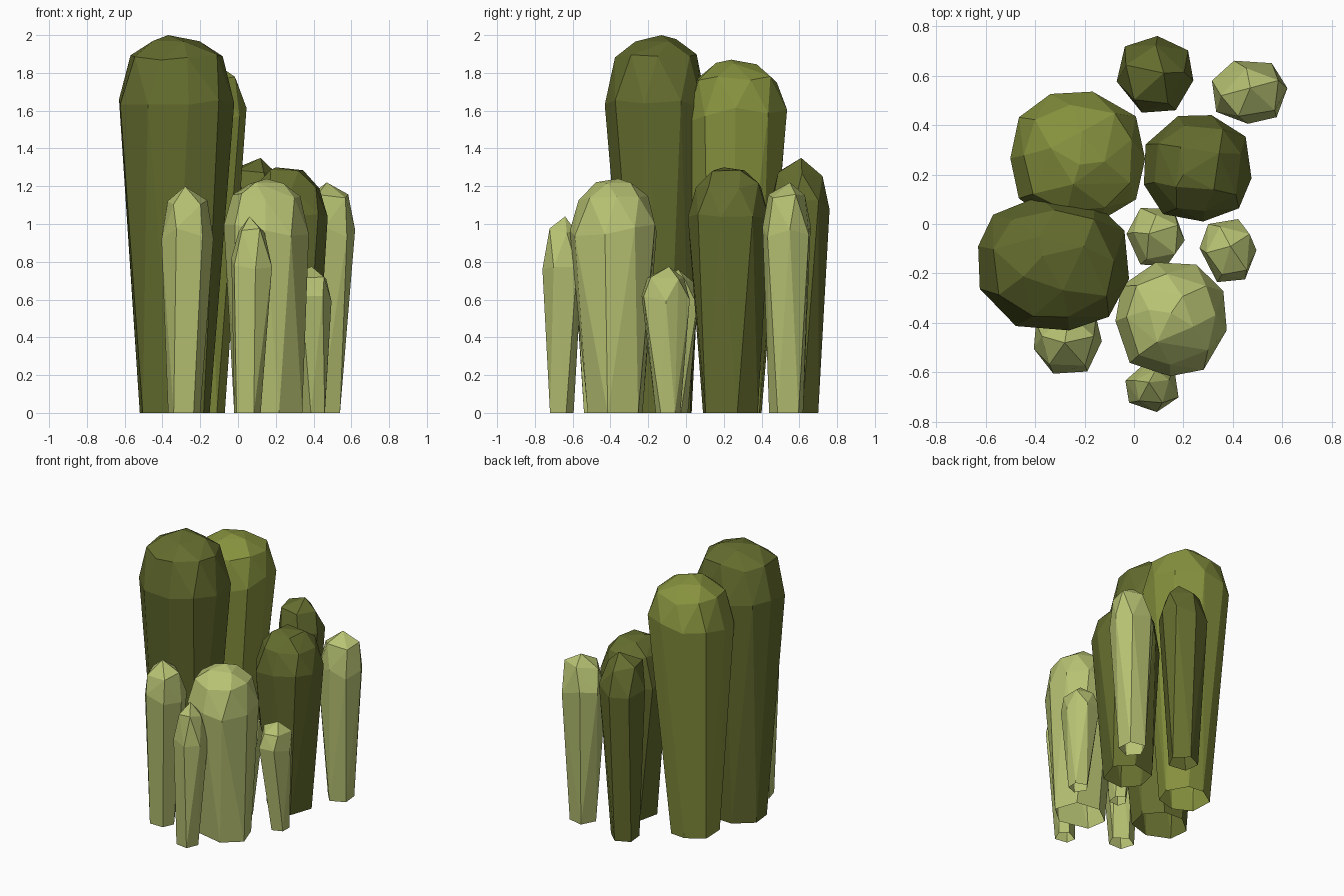
import bpy, bmesh, math, random

if "Cube" in bpy.data.objects:
    bpy.data.objects.remove(bpy.data.objects["Cube"])


def material(name, rgb):
    m = bpy.data.materials.new(name)
    m.diffuse_color = (*rgb, 1.0)
    m.use_nodes = True
    m.node_tree.nodes["Principled BSDF"].inputs["Base Color"].default_value = m.diffuse_color
    return m


DARK = material("dark olive", (0.127, 0.150, 0.027))
OLIVE = material("olive", (0.242, 0.287, 0.048))
LIGHT = material("pale green", (0.475, 0.540, 0.170))


def ring(count, z, radius, phase, rng, box, jitter_z):
    """Jittered ring fitted so that radius 1 exactly fills the box."""
    raw = []
    for i in range(count):
        a = phase + math.tau * (i + rng.uniform(-0.13, 0.13)) / count
        r = 1 + 0.07 * math.sin(2 * a) ** 2   # slightly fuller corners
        raw.append((r * math.cos(a), r * math.sin(a)))
    x0, x1, y0, y1 = box
    lo = [min(p[k] for p in raw) for k in (0, 1)]
    hi = [max(p[k] for p in raw) for k in (0, 1)]
    cx, cy = (x0 + x1) / 2, (y0 + y1) / 2
    pts = []
    for p in raw:
        u = (2 * (p[0] - lo[0]) / (hi[0] - lo[0]) - 1) * radius
        v = (2 * (p[1] - lo[1]) / (hi[1] - lo[1]) - 1) * radius
        pts.append((cx + u * (x1 - x0) / 2, cy + v * (y1 - y0) / 2,
                    z + rng.uniform(-jitter_z, jitter_z)))
    return pts


def column(name, mat, height, box, base, sides, shoulder, tip, seed, crown=0.76):
    """Faceted column: open foot, wide shoulder ring, rounded crown with a tip point."""
    rng = random.Random(seed)
    phase = rng.uniform(0, 1)
    drop = height - shoulder
    step = math.pi / sides
    pts = ring(max(5, sides - 3), 0.0, 1.0, phase, rng, base, 0.0)
    pts += ring(sides, shoulder, 1.0, phase + step, rng, box, drop * 0.15)
    if sides > 7:
        pts += ring(sides - 1, height - drop * 0.36, 0.80, phase, rng, box, drop * 0.07)
        pts += ring(4, height - drop * 0.08, 0.40, phase + step, rng, box, drop * 0.03)
    else:
        pts += ring(5, height - drop * 0.32, crown, phase, rng, box, drop * 0.08)
    pts.append((tip[0], tip[1], height))

    bm = bmesh.new()
    for p in pts:
        bm.verts.new(p)
    bmesh.ops.convex_hull(bm, input=bm.verts[:])
    loose = [v for v in bm.verts if not v.link_faces]
    bmesh.ops.delete(bm, geom=loose, context='VERTS')
    # merge near-flat triangles into larger facets
    bmesh.ops.dissolve_limit(bm, angle_limit=math.radians(4),
                             verts=bm.verts[:], edges=bm.edges[:])
    bmesh.ops.recalc_face_normals(bm, faces=bm.faces[:])
    # hollow foot
    foot = [f for f in bm.faces if all(v.co.z < 0.001 for v in f.verts)]
    bmesh.ops.delete(bm, geom=foot, context='FACES')
    me = bpy.data.meshes.new(name)
    bm.to_mesh(me)
    bm.free()
    me.materials.append(mat)
    ob = bpy.data.objects.new(name, me)
    bpy.context.collection.objects.link(ob)


# tall columns at the left and back
column("tall_column_front", DARK, 2.0, (-.63, -.02, -.43, .11), (-.52, -.15, -.29, .03),
       10, 1.66, (-.37, -.13), 1)
column("tall_column_back", OLIVE, 1.87, (-.50, .045, .0, .535), (-.39, -.07, .09, .40),
       10, 1.57, (-.22, .24), 2)
# medium dark columns
column("medium_column_right", DARK, 1.30, (.04, .475, .01, .44), (.10, .41, .09, .38),
       9, 1.02, (.20, .20), 3)
column("medium_column_back", DARK, 1.35, (-.07, .24, .45, .76), (-.01, .18, .52, .70),
       7, 1.10, (.12, .61), 4)
# pale columns
column("pale_column_back_right", LIGHT, 1.22, (.315, .62, .405, .66), (.37, .54, .44, .62),
       7, 0.96, (.47, .55), 5)
column("pale_column_front", LIGHT, 1.24, (-.075, .375, -.615, -.155), (-.02, .34, -.52, -.23),
       9, 0.97, (.15, -.36), 6)
column("pale_column_left", LIGHT, 1.20, (-.405, -.13, -.605, -.33), (-.37, -.20, -.54, -.40),
       7, 0.95, (-.28, -.48), 7)
column("small_column_front", LIGHT, 1.04, (-.035, .18, -.76, -.55), (-.02, .12, -.72, -.595),
       6, 0.79, (.06, -.64), 8, 0.64)
column("small_column_middle", LIGHT, 0.76, (-.03, .205, -.17, .065), (.03, .14, -.11, .01),
       6, 0.59, (.06, -.04), 9)
column("small_column_right", LIGHT, 0.775, (.265, .495, -.235, .02), (.34, .46, -.16, -.03),
       6, 0.61, (.39, -.09), 10)
